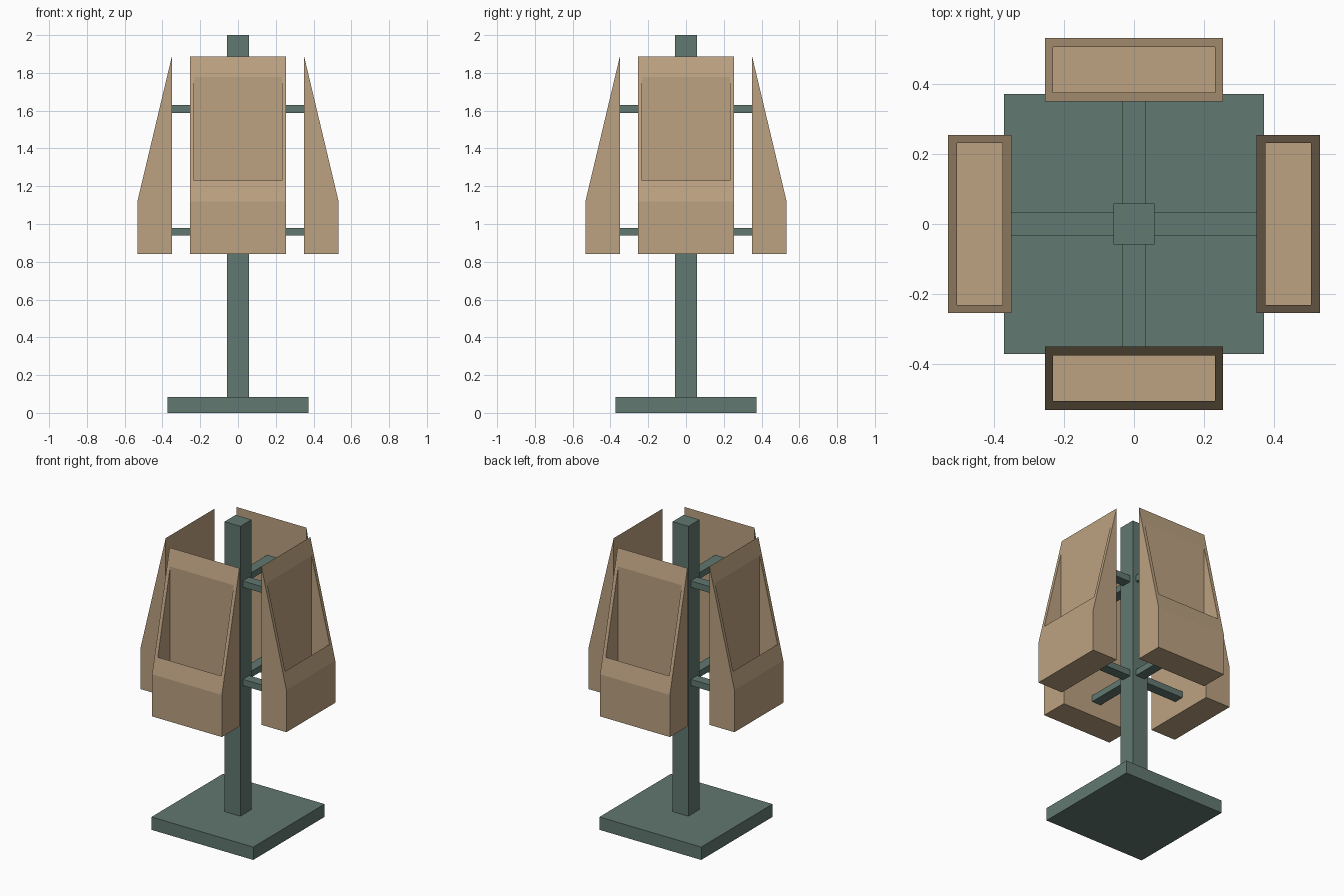
import bpy
import bmesh
from math import pi
from mathutils import Matrix

cube = bpy.data.objects.get("Cube")
if cube:
    bpy.data.objects.remove(cube, do_unlink=True)


def make_material(name, rgb):
    mat = bpy.data.materials.new(name)
    color = (*rgb, 1.0)
    mat.diffuse_color = color
    mat.use_nodes = True
    mat.node_tree.nodes["Principled BSDF"].inputs["Base Color"].default_value = color
    return mat


green = make_material("grey green", (0.122, 0.188, 0.165))
tan = make_material("tan", (0.503, 0.361, 0.220))


def add_object(name, bm, mat):
    bmesh.ops.recalc_face_normals(bm, faces=bm.faces)
    mesh = bpy.data.meshes.new(name)
    bm.to_mesh(mesh)
    bm.free()
    mesh.materials.append(mat)
    obj = bpy.data.objects.new(name, mesh)
    bpy.context.collection.objects.link(obj)
    return obj


def box(name, low, high, mat, turn=0.0):
    bm = bmesh.new()
    bmesh.ops.create_cube(bm, size=1)
    for v in bm.verts:
        v.co = [h if c > 0 else l for c, l, h in zip(v.co, low, high)]
    bm.transform(Matrix.Rotation(turn, 4, "Z"))
    return add_object(name, bm, mat)


# Bin dimensions: y is the distance out from the pole
HALF, WALL = 0.255, 0.023
BACK, FRONT = 0.35, 0.5325
BOTTOM, LIP, TOP = 0.842, 1.12, 1.888
FLOOR = BOTTOM + 0.026


def slope_z(y):
    return TOP + (y - BACK) / (FRONT - BACK) * (LIP - TOP)


def bin_box(name, turn):
    """Wedge-shaped bin with a deep pocket open through its sloped face."""
    bm = bmesh.new()

    def ring(half, back, front, height):
        corners = ((-half, back), (half, back), (half, front), (-half, front))
        return [bm.verts.new((x, y, height(y))) for x, y in corners]

    inner = (HALF - WALL, BACK + 0.026, FRONT - 0.026)
    rings = [
        ring(HALF, BACK, FRONT, lambda y: BOTTOM),
        ring(HALF, BACK, FRONT, slope_z),
        ring(*inner, slope_z),
        ring(*inner, lambda y: FLOOR),
    ]
    bm.faces.new(rings[0])
    bm.faces.new(rings[-1])
    for a, b in zip(rings, rings[1:]):
        for i in range(4):
            j = (i + 1) % 4
            bm.faces.new((a[i], a[j], b[j], b[i]))
    bm.transform(Matrix.Rotation(turn, 4, "Z"))
    return add_object(name, bm, tan)


# Stand
box("base", (-0.372, -0.372, 0), (0.372, 0.372, 0.085), green)
box("post", (-0.058, -0.058, 0.085), (0.058, 0.058, 2.0), green)

# Four bins, each held by two arms
for i, side in enumerate(("back", "right", "front", "left")):
    turn = i * pi / 2
    bin_box(side + "_bin", turn)
    for level, z in (("lower", 0.938), ("upper", 1.588)):
        box(f"{side}_{level}_arm", (-0.033, 0.058, z), (0.033, BACK, z + 0.042), green, turn)
